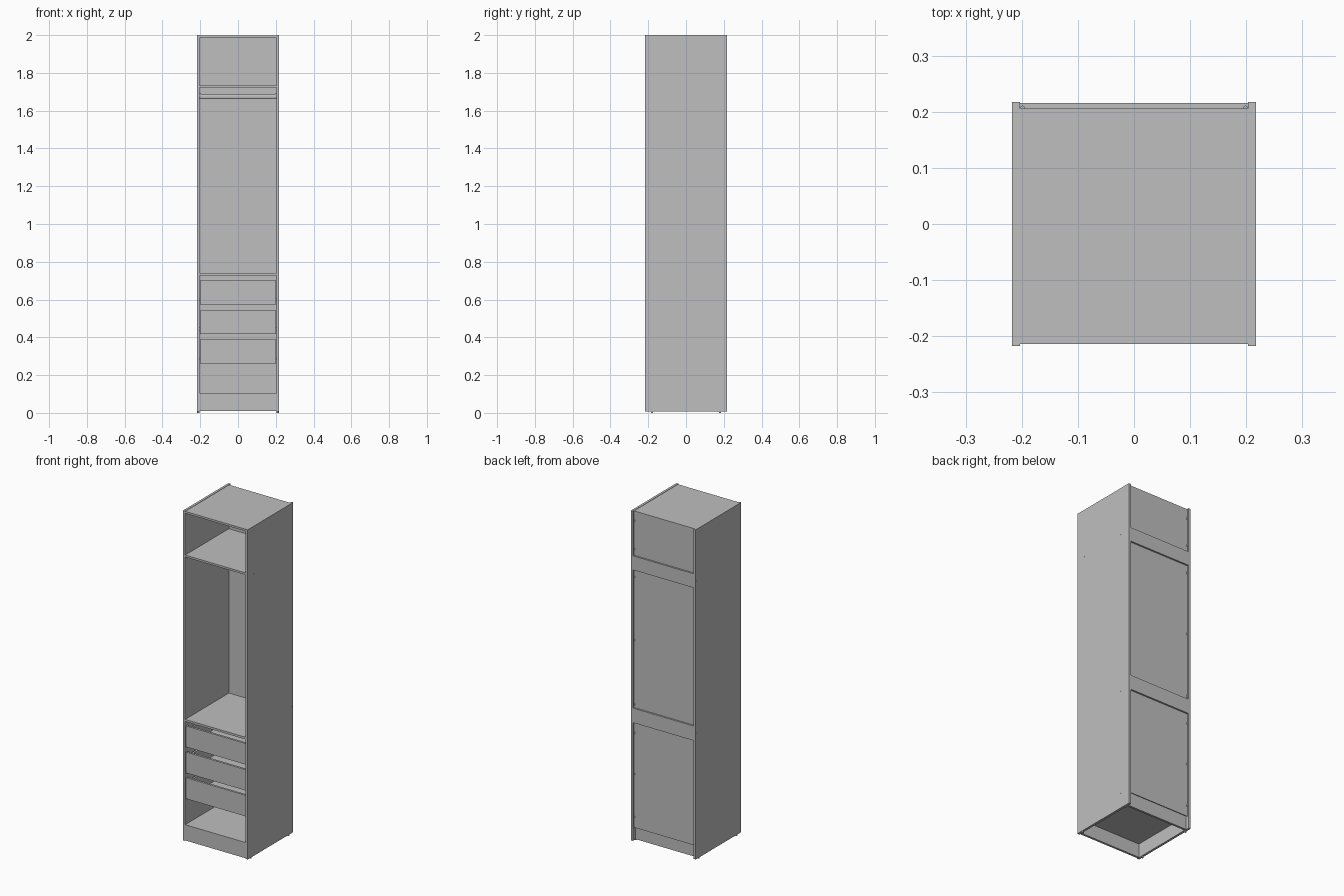
import bpy, bmesh, math
from mathutils import Matrix

if "Cube" in bpy.data.objects:
    bpy.data.objects.remove(bpy.data.objects["Cube"])

mat = bpy.data.materials.new("light_grey")
mat.diffuse_color = (0.52, 0.52, 0.52, 1)
mat.use_nodes = True
mat.node_tree.nodes["Principled BSDF"].inputs["Base Color"].default_value = mat.diffuse_color


def finish(bm, name):
    mesh = bpy.data.meshes.new(name)
    bm.to_mesh(mesh)
    bm.free()
    mesh.materials.append(mat)
    obj = bpy.data.objects.new(name, mesh)
    bpy.context.collection.objects.link(obj)
    return obj


def box(name, x, y, z):
    """Box from (min, max) ranges."""
    bm = bmesh.new()
    bmesh.ops.create_cube(bm, size=1)
    for v in bm.verts:
        for i, r in enumerate((x, y, z)):
            v.co[i] = r[0] if v.co[i] < 0 else r[1]
    return finish(bm, name)


def cylinder(name, pos, radius, length, axis="Z", scale=1.0, sides=16):
    """Cylinder along an axis; scale widens its local x."""
    bm = bmesh.new()
    bmesh.ops.create_cone(bm, cap_ends=True, segments=sides, radius1=radius,
                          radius2=radius, depth=length)
    turn = Matrix.Rotation(math.pi / 2, 4, "Y") if axis == "X" else Matrix()
    bm.transform(Matrix.Translation(pos) @ turn @ Matrix.Diagonal((scale, 1, 1, 1)))
    return finish(bm, name)


OUT, IN = 0.217, 0.203      # outer and inner faces of the side panels
FRONT, BACK = -0.214, 0.203
inner = (-IN, IN)

# Side panels, feet and small fittings
for s, side in ((-1, "left"), (1, "right")):
    box(side + "_side_panel", sorted((s * IN, s * OUT)), (-0.217, 0.217), (0.008, 2.0))
    for y in (-0.18, 0.18):
        cylinder(side + "_foot", (s * 0.21, y, 0.004), 0.006, 0.008)
    for y, z in ((-0.16, 1.71), (0.145, 1.71), (0.145, 0.735), (-0.16, 0.095),
                 (0.145, 0.1), (0.21, 1.69), (0.21, 0.77), (0.18, 0.06)):
        cylinder(side + "_screw_cap", (s * OUT, y, z), 0.003, 0.001, "X", sides=10)
    for z in (1.94, 1.77, 1.60, 1.22, 0.83, 0.66, 0.41, 0.15):
        cylinder(side + "_back_clip", (s * 0.199, 0.207, z), 0.004, 0.012, sides=12)

# Horizontal boards
for name, z0, z1 in (("top_panel", 1.986, 1.998), ("upper_shelf", 1.722, 1.734),
                     ("middle_shelf", 0.728, 0.741), ("bottom_shelf", 0.092, 0.105)):
    front = FRONT + 0.013 if name == "bottom_shelf" else FRONT
    box(name, inner, (front, BACK), (z0, z1))

# Plinth boards at front and back
box("front_plinth", inner, (FRONT, FRONT + 0.013), (0.01, 0.105))
box("back_plinth", inner, (0.18, 0.193), (0.01, 0.092))

# Thin back panels and the rails covering their joints
for name, z0, z1 in (("upper_back", 1.724, 1.998), ("middle_back", 0.735, 1.66),
                     ("lower_back", 0.085, 0.733)):
    box(name + "_panel", inner, (BACK, 0.206), (z0, z1))
for name, z0, z1 in (("upper_back_rail", 1.645, 1.73), ("lower_back_rail", 0.722, 0.81)):
    box(name, inner, (0.206, 0.216), (z0, z1))

# Oval hanging rod with end brackets
cylinder("hanging_rod", (0, 0, 1.674), 0.006, 2 * IN, "X", 2.0, 24)
for s in (-1, 1):
    cylinder("rod_bracket", (s * 0.2, 0, 1.676), 0.008, 0.006, "X", 1.9, 24)

# Open-topped drawers
for i, (z0, z1) in enumerate(((0.574, 0.701), (0.417, 0.543), (0.261, 0.388)), 1):
    n = f"drawer_{i}_"
    box(n + "front", (-0.2, 0.2), (-0.21, -0.197), (z0, z1))
    box(n + "bottom", (-0.185, 0.185), (-0.197, 0.178), (z0 + 0.012, z0 + 0.016))
    box(n + "back", (-0.185, 0.185), (0.178, 0.19), (z0 + 0.006, z1 - 0.02))
    for s in (-1, 1):
        box(n + "side", sorted((s * 0.185, s * 0.196)), (-0.197, 0.19),
            (z0 + 0.006, z1 - 0.02))
        box(n + "runner", sorted((s * 0.196, s * IN)), (-0.195, 0.18),
            (z0 + 0.02, z0 + 0.035))
